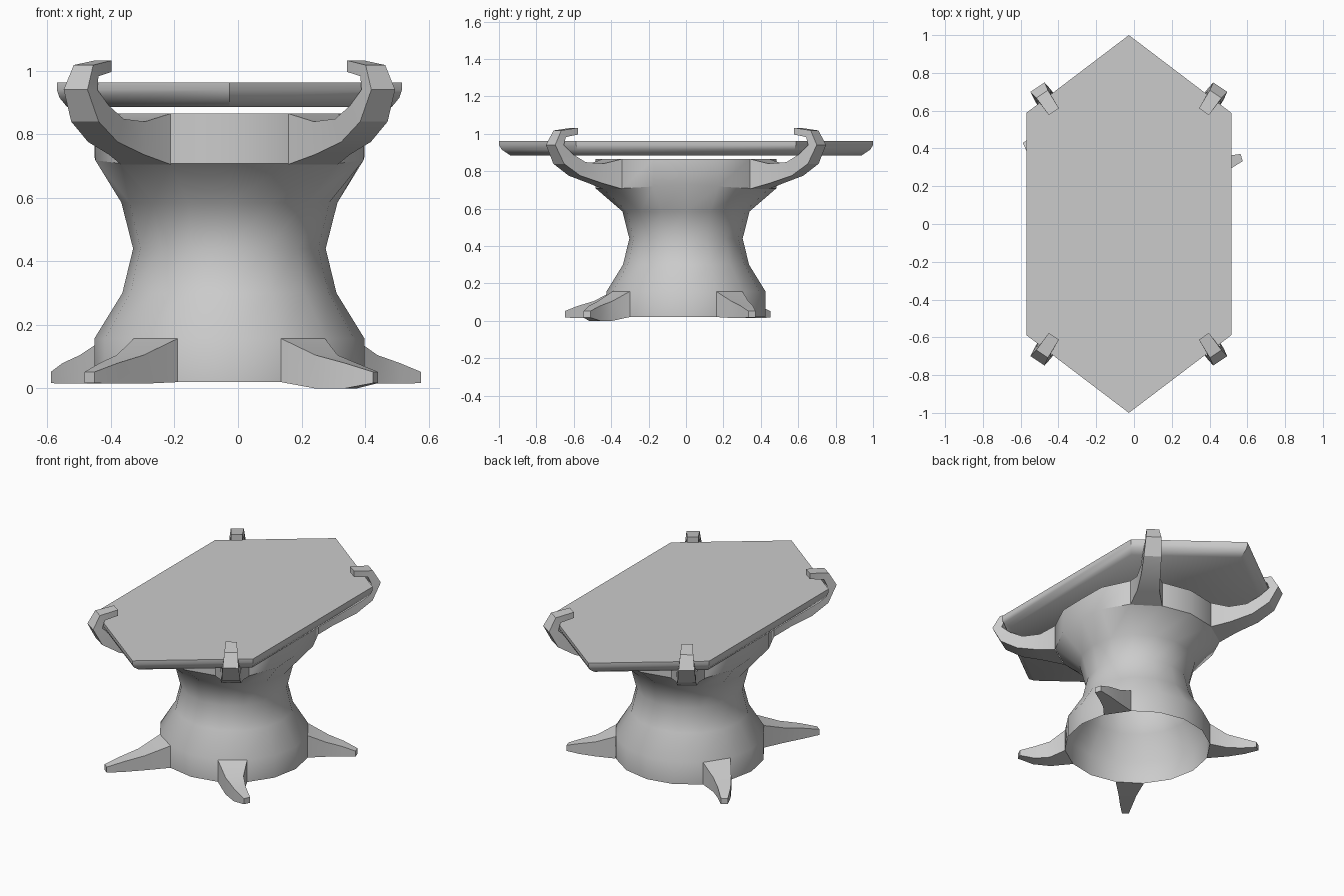
import bpy, bmesh
from math import cos, sin, radians, pi
from mathutils import Vector

if "Cube" in bpy.data.objects:
    bpy.data.objects.remove(bpy.data.objects["Cube"])

CX = -0.027  # axis of pedestal and top


def finish(name, bm, angle):
    bmesh.ops.recalc_face_normals(bm, faces=bm.faces)
    me = bpy.data.meshes.new(name)
    bm.to_mesh(me)
    bm.free()
    ob = bpy.data.objects.new(name, me)
    ob.location.x = CX
    bpy.context.collection.objects.link(ob)
    bpy.ops.object.select_all(action='DESELECT')
    ob.select_set(True)
    bpy.context.view_layer.objects.active = ob
    bpy.ops.object.shade_smooth_by_angle(angle=radians(angle))
    return ob


def loft(name, rings, angle, cap_start=False, cap_end=False):
    bm = bmesh.new()
    loops = [[bm.verts.new(p) for p in ring] for ring in rings]
    n = len(loops[0])
    for a, b in zip(loops, loops[1:]):
        for i in range(n):
            j = (i + 1) % n
            bm.faces.new((a[i], a[j], b[j], b[i]))
    if cap_start:
        bm.faces.new(loops[0])
    if cap_end:
        bm.faces.new(loops[-1])
    return finish(name, bm, angle)


def section(center, side, up):
    return [center - side - up, center + side - up, center + side + up, center - side + up]


# Pedestal: 16-sided waisted tube, open at both ends, wider at the diagonals on top
rings = []
for z, r, flare in [(0.02, .425, 0), (.157, .425, 0), (.3, .337, 0), (.44, .303, 0),
                    (.585, .34, 0), (.73, .425, 1), (.865, .425, 1)]:
    ring = []
    for i in range(16):
        a = i * pi / 8
        w = min(1, abs(sin(a)) / .7) * flare
        rr = r + .058 * w
        zz = z - (.022 * w if z == .73 else 0)
        ring.append((rr * cos(a), rr * sin(a), zz))
    rings.append(ring)
loft("pedestal", rings, 42)

# Claw feet: each grows from one pedestal facet and bends towards its own tip
feet = [("front_right_foot", -56.25, (.46, -.53), 0.0),
        ("front_left_foot", -123.75, (-.44, -.635), .015),
        ("back_right_foot", 33.75, (.597, .352), .015),
        ("back_left_foot", 146.25, (-.545, .44), .015)]
for name, deg, tip, low in feet:
    a = radians(deg)
    d = Vector((cos(a), sin(a), 0))
    root = d * .417
    tip = Vector((tip[0], tip[1], 0))
    length = (tip - root).dot(d)
    sway = (tip - root) - d * length
    rings = []
    for f, hw, z0, z1 in [(0, .083, .02, .157), (.4, .052, low, .105),
                          (.72, .036, low, .08), (1, .02, .017, .052)]:
        c = root + d * (length * f) + sway * f * f
        t = (d * length + sway * 2 * f).normalized()
        side = Vector((-t.y, t.x, 0)) * hw
        rings.append(section(c + Vector((0, 0, (z0 + z1) / 2)), side, Vector((0, 0, (z1 - z0) / 2))))
    loft(name, rings, 25, cap_end=True)

# Hooked arms: distance, height, half width, half thickness, tilt of the path
path = [(.474, .785, .094, .08, 0), (.58, .788, .066, .052, 5), (.70, .812, .056, .04, 25),
        (.79, .865, .052, .038, 48), (.843, .94, .045, .028, 90),
        (.812, 1.0, .037, .023, 140), (.715, 1.014, .032, .018, 180)]
for name, deg in [("front_right_arm", -56.25), ("front_left_arm", -123.75),
                  ("back_right_arm", 56.25), ("back_left_arm", 123.75)]:
    a = radians(deg)
    d = Vector((cos(a), sin(a), 0))
    s = Vector((-sin(a), cos(a), 0))
    rings = []
    for t, z, hw, ht, tilt in path:
        k = radians(tilt)
        up = (d * -sin(k) + Vector((0, 0, cos(k)))) * ht
        rings.append(section(d * t + Vector((0, 0, z)), s * hw, up))
    loft(name, rings, 28, cap_end=True)

# Tabletop: long hexagon with a bevelled underside
outline = [(0, 1), (-.543, .588), (-.543, -.588), (0, -1), (.543, -.588), (.543, .588)]
rings = [[(x * k, y * k, z) for x, y in outline]
         for k, z in [(.94, .885), (.985, .915), (1, .94), (1, .962)]]
loft("tabletop", rings, 45, cap_start=True, cap_end=True)
